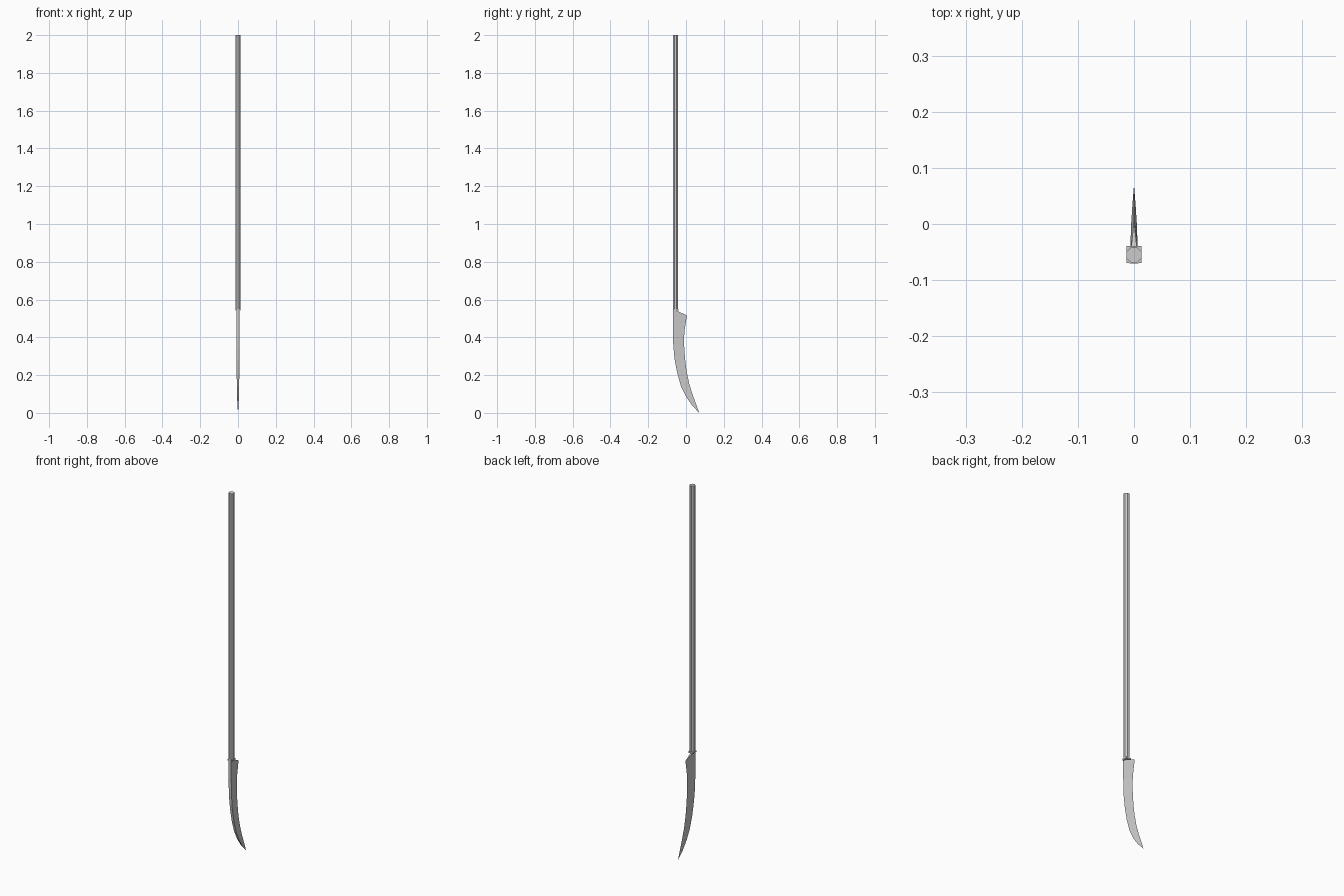
import bpy, bmesh, math

if "Cube" in bpy.data.objects:
    bpy.data.objects.remove(bpy.data.objects["Cube"])

POLE_Y = -0.055

def make_object(name, bm):
    bmesh.ops.recalc_face_normals(bm, faces=bm.faces)
    me = bpy.data.meshes.new(name)
    bm.to_mesh(me)
    bm.free()
    ob = bpy.data.objects.new(name, me)
    bpy.context.collection.objects.link(ob)
    return ob

# Straight faceted pole
bpy.ops.mesh.primitive_cylinder_add(vertices=8, radius=0.0148, depth=1.455,
    location=(0, POLE_Y, 1.2725), rotation=(0, 0, math.pi / 8))
bpy.context.object.name = "pole"

# Small square collar where the blade meets the pole
bpy.ops.mesh.primitive_cube_add(size=1, location=(0, -0.0545, 0.545))
collar = bpy.context.object
collar.name = "collar"
collar.scale = (0.027, 0.03, 0.008)

# Curved wedge blade: (spine y, spine z, edge y, edge z, half thickness of spine)
sections = [
    (-0.070, 0.550, 0.005, 0.516, 0.008),
    (-0.070, 0.440, -0.009, 0.430, 0.008),
    (-0.067, 0.350, -0.010, 0.360, 0.008),
    (-0.059, 0.275, -0.005, 0.285, 0.007),
    (-0.045, 0.205, 0.004, 0.215, 0.007),
    (-0.026, 0.140, 0.018, 0.150, 0.006),
    (0.001, 0.085, 0.036, 0.093, 0.005),
    (0.032, 0.040, 0.052, 0.050, 0.003),
]
bm = bmesh.new()
rings = [[bm.verts.new(p) for p in ((-t, sy, sz), (t, sy, sz), (0, ey, ez))]
         for sy, sz, ey, ez, t in sections]
tip = bm.verts.new((0, 0.070, 0))
bm.faces.new(rings[0])
for a, b in zip(rings, rings[1:]):
    for i in range(3):
        j = (i + 1) % 3
        bm.faces.new((a[i], a[j], b[j], b[i]))
for i in range(3):
    bm.faces.new((rings[-1][i], rings[-1][(i + 1) % 3], tip))
make_object("blade", bm)
